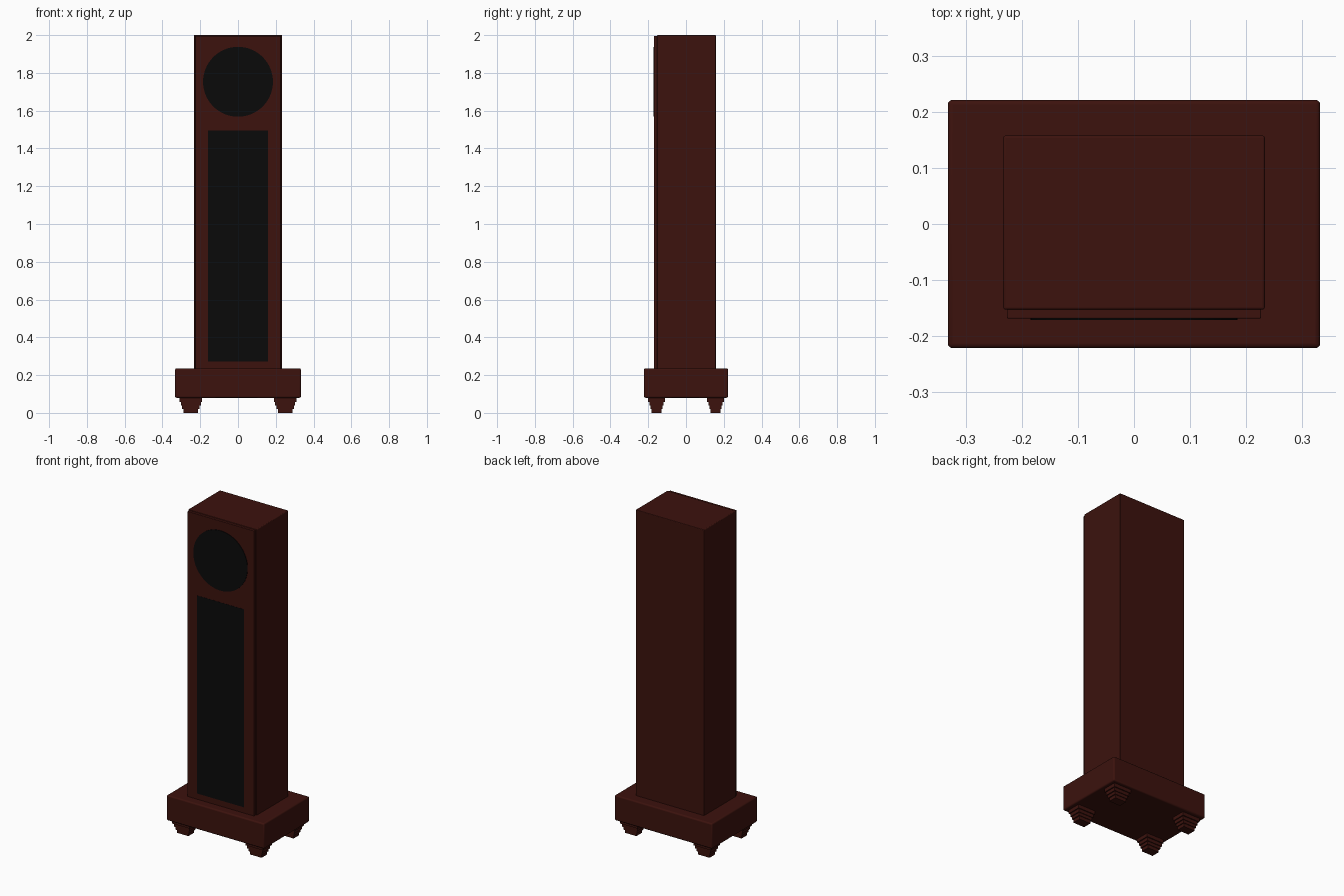
import bpy
from math import radians

if "Cube" in bpy.data.objects:
    bpy.data.objects.remove(bpy.data.objects["Cube"])


def material(name, color):
    m = bpy.data.materials.new(name)
    m.diffuse_color = color
    m.use_nodes = True
    m.node_tree.nodes["Principled BSDF"].inputs["Base Color"].default_value = m.diffuse_color
    return m


wood = material("dark_red_wood", (0.045, 0.006, 0.004, 1))
cloth = material("black_cloth", (0.003, 0.003, 0.003, 1))


def box(name, x, y, z, mat, bevel=0.0):
    """Box from (min, max) ranges on each axis."""
    bpy.ops.mesh.primitive_cube_add(
        size=1, location=[(r[0] + r[1]) / 2 for r in (x, y, z)])
    ob = bpy.context.object
    ob.name = name
    ob.scale = [r[1] - r[0] for r in (x, y, z)]
    bpy.ops.object.transform_apply(location=False, rotation=False, scale=True)
    ob.data.materials.append(mat)
    if bevel:
        b = ob.modifiers.new("rounded_edges", 'BEVEL')
        b.width = bevel
        b.segments = 3
        bpy.ops.object.shade_smooth_by_angle(angle=radians(40))
    return ob


# Cabinet, front panel and plinth
box("cabinet", (-0.234, 0.234), (-0.153, 0.158), (0.23, 2.0), wood, 0.004)
box("front_panel", (-0.227, 0.227), (-0.169, -0.15), (0.23, 1.996), wood, 0.002)
box("plinth", (-0.333, 0.333), (-0.222, 0.222), (0.08, 0.236), wood, 0.008)

# Speaker coverings on the front panel
box("tall_grille", (-0.16, 0.16), (-0.17, -0.16), (0.272, 1.494), cloth)
bpy.ops.mesh.primitive_cylinder_add(
    vertices=64, radius=0.185, depth=0.012,
    location=(0, -0.166, 1.753), rotation=(radians(90), 0, 0))
disc = bpy.context.object
disc.name = "round_grille"
disc.data.materials.append(cloth)
bpy.ops.object.shade_smooth_by_angle(angle=radians(40))

# Stepped feet: (half width, half depth, bottom, top) for each tier
tiers = [(0.060, 0.044, 0.058, 0.082), (0.053, 0.037, 0.038, 0.058),
         (0.046, 0.032, 0.020, 0.038), (0.039, 0.027, 0.0, 0.020)]
for sx, side in ((-1, "left"), (1, "right")):
    for sy, end in ((-1, "front"), (1, "back")):
        cx, cy = sx * 0.25, sy * 0.156
        for i, (w, d, z0, z1) in enumerate(tiers):
            box(f"{end}_{side}_foot_tier_{i + 1}", (cx - w, cx + w),
                (cy - d, cy + d), (z0, z1), wood)
